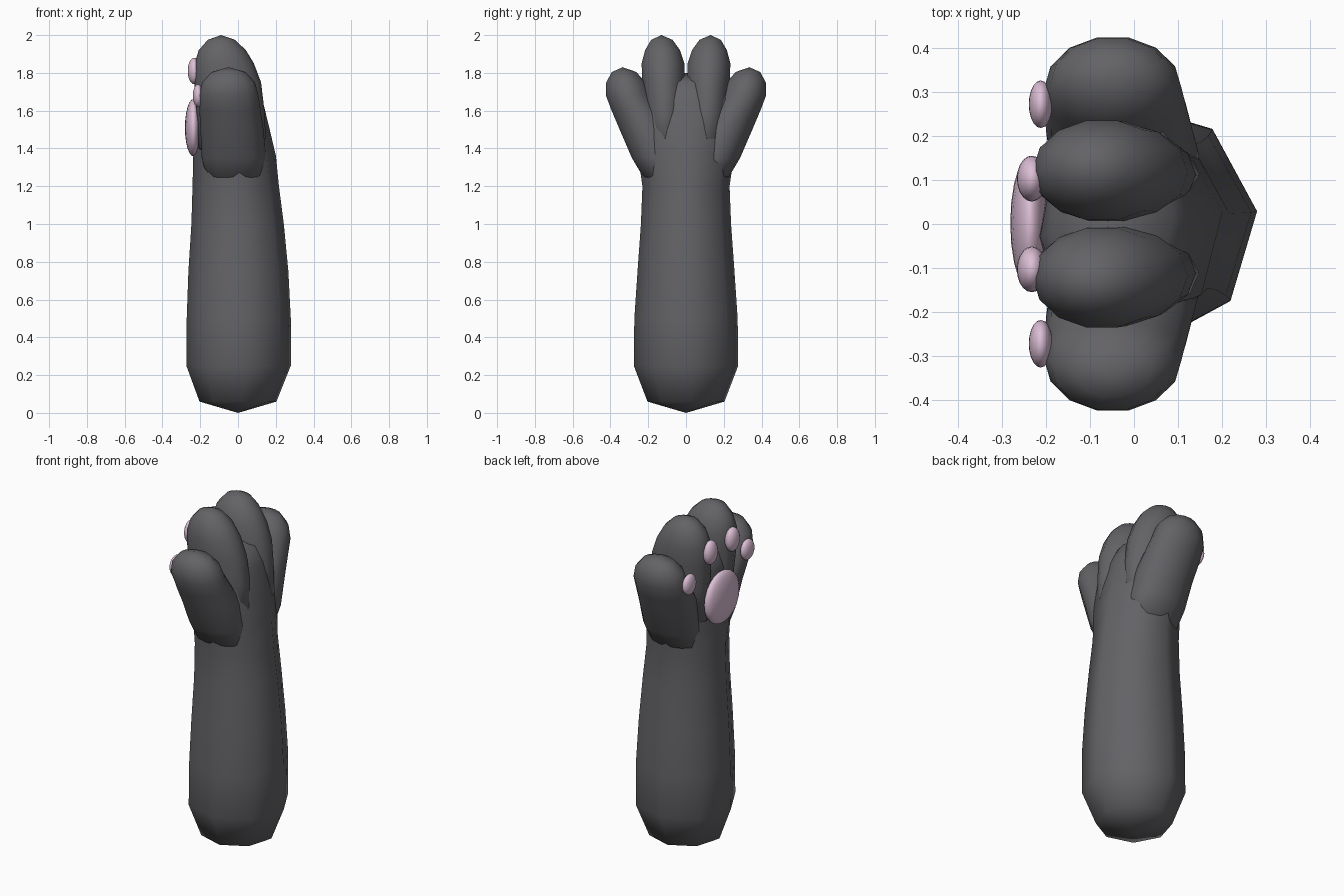
import bpy, bmesh, math
from mathutils import Vector

if "Cube" in bpy.data.objects:
    bpy.data.objects.remove(bpy.data.objects["Cube"])


def material(name, rgb):
    m = bpy.data.materials.new(name)
    m.diffuse_color = (*rgb, 1)
    m.use_nodes = True
    m.node_tree.nodes["Principled BSDF"].inputs["Base Color"].default_value = m.diffuse_color
    return m


FUR = material("dark grey fur", (0.125, 0.125, 0.135))
PINK = material("pale pink pad", (0.72, 0.52, 0.67))


def finish(name, bm, mat):
    bmesh.ops.recalc_face_normals(bm, faces=bm.faces)
    for f in bm.faces:
        f.smooth = True
    mesh = bpy.data.meshes.new(name)
    bm.to_mesh(mesh)
    bm.free()
    mesh.materials.append(mat)
    ob = bpy.data.objects.new(name, mesh)
    bpy.context.collection.objects.link(ob)
    return ob


def loft(name, rings, bottom, top, sides, turn=0.0):
    """Skin horizontal elliptical rings (z, cx, cy, rx, ry) and close both ends to a point."""
    bm = bmesh.new()
    loops = []
    for z, cx, cy, rx, ry in rings:
        loops.append([bm.verts.new((cx + rx * math.cos(a), cy + ry * math.sin(a), z))
                      for a in (turn + math.tau * i / sides for i in range(sides))])
    lo, hi = bm.verts.new(bottom), bm.verts.new(top)
    for i in range(sides):
        j = (i + 1) % sides
        for a, b in zip(loops, loops[1:]):
            bm.faces.new((a[i], a[j], b[j], b[i]))
        bm.faces.new((lo, loops[0][j], loops[0][i]))
        bm.faces.new((hi, loops[-1][i], loops[-1][j]))
    return finish(name, bm, FUR)


def pad(name, center, radii):
    bm = bmesh.new()
    bmesh.ops.create_uvsphere(bm, u_segments=20, v_segments=12, radius=1)
    bmesh.ops.scale(bm, vec=radii, verts=bm.verts)
    bmesh.ops.translate(bm, vec=Vector(center), verts=bm.verts)
    finish(name, bm, PINK)


# Arm with rounded base, flattening into the palm
loft("arm_and_palm", [
    (0.06, 0.0, 0, 0.205, 0.205),
    (0.25, 0.003, 0, 0.278, 0.278),
    (0.50, 0.004, 0, 0.277, 0.275),
    (0.75, 0.002, 0, 0.266, 0.258),
    (1.00, -0.002, 0, 0.246, 0.240),
    (1.20, -0.012, 0, 0.230, 0.232),
    (1.36, -0.018, 0, 0.220, 0.255),
    (1.50, -0.028, 0, 0.197, 0.275),
    (1.66, -0.042, 0, 0.172, 0.270),
    (1.75, -0.050, 0, 0.140, 0.200),
], (0, 0, 0), (-0.06, 0, 1.80), 8, math.radians(6))

# Toes and their pads, mirrored across y
for side, s in (("left", 1), ("right", -1)):
    loft("inner_toe_" + side, [
        (1.40, -0.030, s * 0.110, 0.180, 0.100),
        (1.60, -0.040, s * 0.112, 0.180, 0.112),
        (1.75, -0.055, s * 0.118, 0.177, 0.116),
        (1.85, -0.073, s * 0.122, 0.157, 0.116),
        (1.92, -0.083, s * 0.124, 0.125, 0.095),
        (1.975, -0.088, s * 0.128, 0.072, 0.058),
    ], (-0.03, s * 0.10, 1.32), (-0.09, s * 0.13, 2.0), 14)
    loft("outer_toe_" + side, [
        (1.25, -0.020, s * 0.130, 0.150, 0.100),
        (1.35, -0.022, s * 0.155, 0.170, 0.135),
        (1.50, -0.032, s * 0.205, 0.167, 0.150),
        (1.60, -0.042, s * 0.260, 0.162, 0.137),
        (1.68, -0.048, s * 0.305, 0.157, 0.122),
        (1.75, -0.050, s * 0.318, 0.140, 0.107),
        (1.805, -0.050, s * 0.328, 0.090, 0.066),
    ], (-0.02, s * 0.10, 1.18), (-0.05, s * 0.335, 1.83), 14)
    pad("inner_toe_pad_" + side, (-0.232, s * 0.103, 1.81), (0.034, 0.052, 0.07))
    pad("outer_toe_pad_" + side, (-0.212, s * 0.272, 1.68), (0.027, 0.054, 0.06))

# Large palm pad
pad("palm_pad", (-0.236, 0.002, 1.51), (0.045, 0.153, 0.152))
